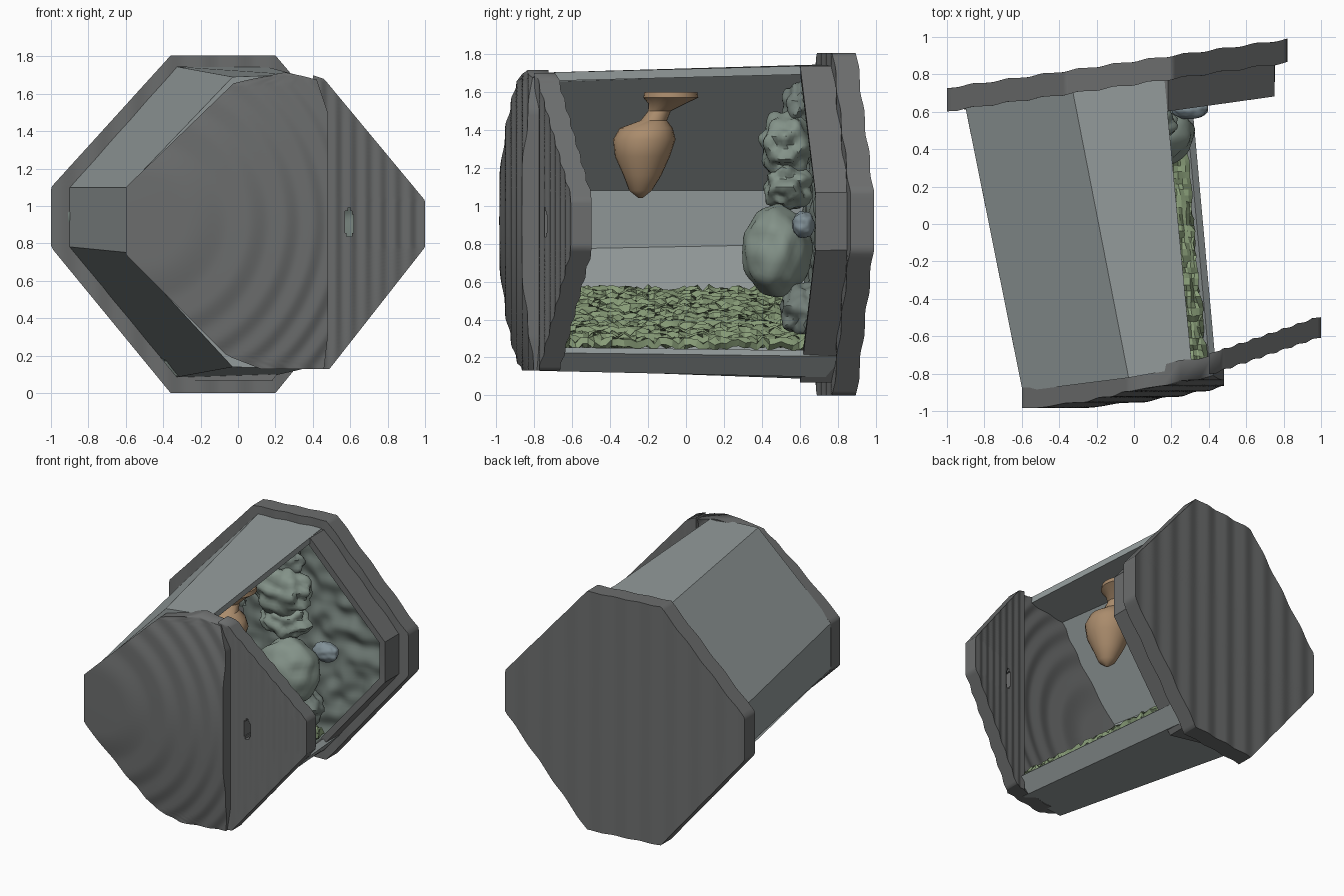
import bpy, bmesh, math, random
from mathutils import Vector, noise

if "Cube" in bpy.data.objects:
    bpy.data.objects.remove(bpy.data.objects["Cube"])

random.seed(4)


def material(name, rgb):
    m = bpy.data.materials.new(name)
    m.diffuse_color = (*rgb, 1)
    m.use_nodes = True
    m.node_tree.nodes["Principled BSDF"].inputs["Base Color"].default_value = m.diffuse_color
    return m


STONE = material("dark_stone", (0.15, 0.155, 0.155))
SHELL = material("shell_grey", (0.30, 0.335, 0.335))
MOSS = material("moss_green", (0.25, 0.34, 0.19))
BUSH = material("bush_green", (0.23, 0.29, 0.25))
DUSK = material("dusky_green", (0.17, 0.21, 0.19))
BLUE = material("blue_grey", (0.22, 0.28, 0.31))
TAN = material("tan", (0.40, 0.26, 0.15))


def finish(name, verts, faces, mat, thick=0, angle=40):
    me = bpy.data.meshes.new(name)
    me.from_pydata(verts, [], faces)
    bm = bmesh.new()
    bm.from_mesh(me)
    bmesh.ops.remove_doubles(bm, verts=bm.verts, dist=0.0005)
    bmesh.ops.recalc_face_normals(bm, faces=bm.faces)
    bm.to_mesh(me)
    bm.free()
    ob = bpy.data.objects.new(name, me)
    bpy.context.collection.objects.link(ob)
    me.materials.append(mat)
    bpy.ops.object.select_all(action='DESELECT')
    bpy.context.view_layer.objects.active = ob
    ob.select_set(True)
    if thick:
        mod = ob.modifiers.new("thickness", 'SOLIDIFY')
        mod.thickness, mod.offset = thick, 0
        bpy.ops.object.modifier_apply(modifier=mod.name)
    bpy.ops.object.shade_smooth_by_angle(angle=math.radians(angle))
    return ob


def span(outline, z):
    # left and right bounds of a convex outline at height z
    xs = []
    for (x0, z0), (x1, z1) in zip(outline, outline[1:] + outline[:1]):
        if abs(z1 - z0) > 1e-6 and min(z0, z1) - 1e-6 <= z <= max(z0, z1) + 1e-6:
            xs.append(x0 + (x1 - x0) * (z - z0) / (z1 - z0))
    return min(xs), max(xs)


def panel(name, outline, depth, thick, mat, n=80, hole=None):
    # upright slab filling an x-z outline, mid-plane y given by depth(x, z)
    zs = [p[1] for p in outline]
    mid, quads = [], []
    for i in range(n + 1):
        z = min(zs) + (max(zs) - min(zs)) * i / n
        a, b = span(outline, z)
        for j in range(n + 1):
            x = a + (b - a) * j / n
            mid.append((x, depth(x, z), z))
    for i in range(n):
        for j in range(n):
            k = i * (n + 1) + j
            x, _, z = mid[k]
            if hole and ((x - hole[0]) / hole[2]) ** 2 + ((z - hole[1]) / hole[3]) ** 2 < 1:
                continue
            quads.append((k, k + 1, k + n + 2, k + n + 1))
    m = len(mid)
    verts = [(x, y + s * thick / 2, z) for s in (-1, 1) for x, y, z in mid]
    faces = quads + [tuple(v + m for v in reversed(q)) for q in quads]
    edges = {(q[e], q[(e + 1) % 4]) for q in quads for e in range(4)}
    faces += [(b, a, a + m, b + m) for a, b in sorted(edges) if (b, a) not in edges]
    return finish(name, verts, faces, mat, 0, 55)


def terrace(v, step):
    # stair-steps with soft risers
    t = v / step
    f = t - math.floor(t)
    r = min(max((f - 0.2) / 0.6, 0), 1)
    return step * (math.floor(t) + 0.2 * f + 0.8 * r * r * (3 - 2 * r))


def sleeve(name, front, back, mat, thick, closed=False):
    n = len(front)
    faces = [(i, (i + 1) % n, n + (i + 1) % n, n + i) for i in range(n if closed else n - 1)]
    return finish(name, front + back, faces, mat, thick, 25)


def lump(name, loc, size, mat, rough=0.12):
    bm = bmesh.new()
    bmesh.ops.create_icosphere(bm, subdivisions=4, radius=1)
    for v in bm.verts:
        v.co *= 1 + rough * noise.noise(v.co * 2.2 + Vector(loc) * 5)
    vs = [[loc[k] + v.co[k] * size[k] for k in range(3)] for v in bm.verts]
    fs = [[v.index for v in f.verts] for f in bm.faces]
    bm.free()
    return finish(name, vs, fs, mat)


# back plate: stretched octagon, leaning back towards the right
def slope(x):
    return 0.665 + 0.143 * (x + 1)


back_outline = [(-1, 0.78), (-0.36, 0), (0.2, 0), (0.82, 0.76), (0.82, 1.08),
                (0.2, 1.805), (-0.36, 1.805), (-1, 1.1)]
panel("back_plate", back_outline, lambda x, z: 0.665 + terrace(0.143 * (x + 1), 0.027),
      0.125, STONE)

# raised lip (deep on the right, none on the left) and planted wall
inner = [(-0.09 + (x + 0.09) * 0.9, 0.9 + (z - 0.9) * 0.9) for x, z in back_outline]
sleeve("back_lip", [(x, slope(x) - (0.23 if x > 0 else 0.03), z) for x, z in inner],
       [(x, slope(x), z) for x, z in inner], STONE, 0.05, True)
panel("planted_wall", inner,
      lambda x, z: slope(x) - 0.11 + (0.0 if x > -0.4 else 0.07)
      + 0.035 * noise.noise(Vector((x * 9, 0, z * 9))), 0.03, DUSK)

# body shell, open on the right side, with a turned-up lower edge
shell_front = [(0.31, -0.76, 1.68), (-0.02, -0.82, 1.67), (-0.575, -0.89, 1.09),
               (-0.575, -0.89, 0.76), (-0.02, -0.82, 0.16), (0.34, -0.77, 0.15),
               (0.42, -0.75, 0.24)]
shell_back = [(0.16, 0.80, 1.72), (-0.32, 0.72, 1.725), (-0.885, 0.65, 1.09),
              (-0.885, 0.65, 0.79), (-0.32, 0.72, 0.105), (0.19, 0.80, 0.115),
              (0.28, 0.80, 0.22)]
sleeve("body_shell", shell_front, shell_back, SHELL, 0.045)

# domed, terraced front panel
panel("front_panel",
      [(-0.6, 0.74), (-0.06, 0.2), (0.12, 0.13), (0.46, 0.13), (0.48, 0.3), (0.48, 1.5),
       (0.42, 1.68), (0.25, 1.715), (-0.02, 1.66), (-0.6, 1.1)],
      lambda x, z: -0.93 + terrace(0.12 * ((x + 0.5) ** 2 + (z - 0.92) ** 2), 0.03),
      0.11, STONE)

# wing folding back from the front panel, with a small hole
panel("front_wing",
      [(0.4, 0.13), (0.49, 0.13), (1.0, 0.78), (1.0, 1.03), (0.46, 1.68), (0.4, 1.7)],
      lambda x, z: -0.745 + terrace(0.34 * (x - 0.42), 0.027), 0.11, STONE,
      hole=(0.59, 0.9, 0.025, 0.08))

# mossy floor running up the lower left wall
verts, faces, n = [], [], 44
for i in range(n + 1):
    y = -0.74 + 1.4 * i / n
    for j in range(n + 1):
        u = j / n
        x = -0.33 + 0.71 * u - (0.09 + 0.12 * (1 - u)) * (y + 0.74)
        z = 0.55 - 0.28 * u + random.uniform(-0.02, 0.02)
        verts.append((x, y, z))
for i in range(n):
    for j in range(n):
        k = i * (n + 1) + j
        faces.append((k, k + 1, k + n + 2, k + n + 1))
finish("moss_floor", verts, faces, MOSS, 0.04, 15)

# planting on the back wall
lump("round_bush", (0.09, 0.48, 0.76), (0.23, 0.18, 0.24), BUSH)
lump("upper_bush", (0.0, 0.53, 1.32), (0.22, 0.14, 0.17), BUSH, 0.3)
lump("middle_bush", (0.02, 0.54, 1.10), (0.18, 0.13, 0.12), BUSH, 0.3)
lump("top_bush", (-0.05, 0.60, 1.52), (0.16, 0.09, 0.13), DUSK, 0.3)
lump("low_bush", (0.1, 0.62, 0.45), (0.16, 0.12, 0.14), DUSK, 0.3)
lump("blue_pebble", (0.30, 0.62, 0.9), (0.10, 0.06, 0.07), BLUE)

# hanging pod: radius and y offset at each height
rings = [(1.04, 0.01, -0.24), (1.08, 0.06, -0.24), (1.16, 0.10, -0.23), (1.26, 0.145, -0.23),
         (1.35, 0.165, -0.22), (1.41, 0.14, -0.21), (1.45, 0.07, -0.17), (1.50, 0.06, -0.14),
         (1.54, 0.10, -0.10), (1.57, 0.145, -0.08), (1.60, 0.14, -0.08)]
seg = 24
verts = [(0.04 + r * math.cos(a), y + r * math.sin(a), z) for z, r, y in rings
         for a in [2 * math.pi * s / seg for s in range(seg)]]
faces = [(i * seg + s, i * seg + (s + 1) % seg, (i + 1) * seg + (s + 1) % seg, (i + 1) * seg + s)
         for i in range(len(rings) - 1) for s in range(seg)]
faces += [tuple(range(seg)), tuple(range((len(rings) - 1) * seg, len(rings) * seg))]
finish("hanging_pod", verts, faces, TAN)
